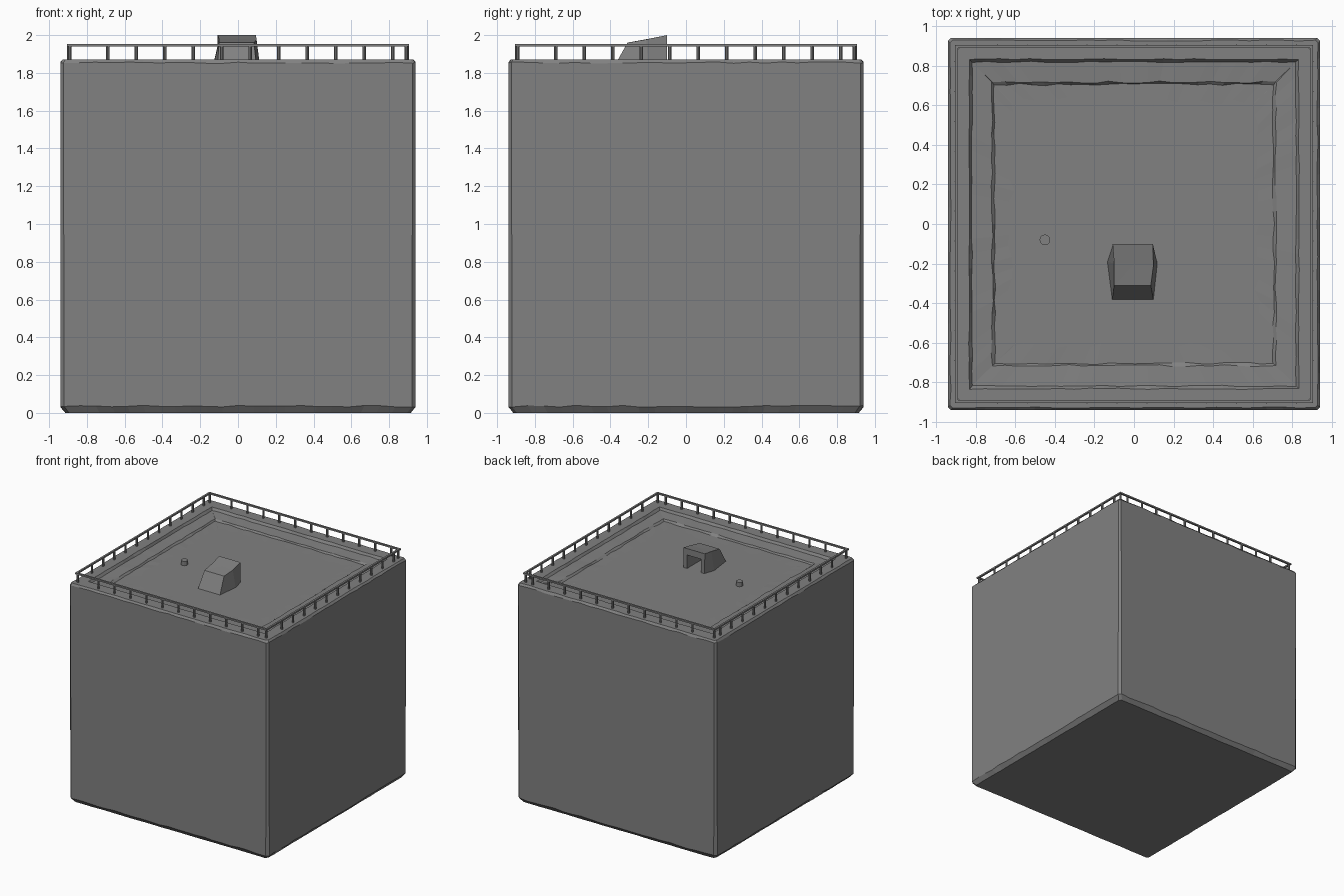
import bpy, bmesh, math, random
from mathutils import Matrix

if "Cube" in bpy.data.objects:
    bpy.data.objects.remove(bpy.data.objects["Cube"])

random.seed(4)
grey = bpy.data.materials.new("concrete grey")
grey.diffuse_color = (0.22, 0.22, 0.22, 1)
grey.use_nodes = True
grey.node_tree.nodes["Principled BSDF"].inputs["Base Color"].default_value = grey.diffuse_color


def make(name, bm):
    bmesh.ops.recalc_face_normals(bm, faces=bm.faces)
    me = bpy.data.meshes.new(name)
    bm.to_mesh(me)
    bm.free()
    me.materials.append(grey)
    ob = bpy.data.objects.new(name, me)
    bpy.context.collection.objects.link(ob)
    return ob


def add_box(bm, x0, x1, y0, y1, z0, z1):
    m = Matrix.Translation(((x0 + x1) / 2, (y0 + y1) / 2, (z0 + z1) / 2)) @ \
        Matrix.Diagonal((x1 - x0, y1 - y0, z1 - z0, 1))
    bmesh.ops.create_cube(bm, size=1, matrix=m)


# Block: stacked chamfered-square rings, chipped slightly along the edges
def square_ring(bm, half, z, chamfer, jit_xy, jit_z, n=22):
    verts = []
    for side in range(4):
        rot = Matrix.Rotation(side * math.pi / 2, 3, 'Z')
        for i in range(n + 1):
            t = -1 + 2 * i / n
            v = rot @ Matrix.Identity(3).col[0] * 0
            v.x = t * (half - chamfer)
            v.y = -half + random.uniform(0, jit_xy)
            v.z = z - random.uniform(0, jit_z)
            verts.append(bm.verts.new(rot @ v))
    return verts


# half width, height, corner chamfer, sideways chip, downward chip
profile = [(0.915, 0.0, 0.02, 0.004, 0), (0.94, 0.04, 0.02, 0, 0.01),
           (0.94, 1.858, 0.015, 0, 0.008), (0.93, 1.87, 0.015, 0.006, 0),
           (0.835, 1.87, 0.005, 0.006, 0), (0.822, 1.852, 0.005, 0.008, 0.003),
           (0.722, 1.846, 0.005, 0.012, 0.004), (0.71, 1.832, 0.005, 0.012, 0.003),
           (0.64, 1.83, 0.03, 0.04, 0)]
bm = bmesh.new()
rings = [square_ring(bm, *p) for p in profile]
for a, b in zip(rings, rings[1:]):
    for i in range(len(a)):
        j = (i + 1) % len(a)
        bm.faces.new((a[i], a[j], b[j], b[i]))
bm.faces.new(rings[0][::-1])
bm.faces.new(rings[-1])
make("building_block", bm)

# Railing: square top rail with posts on four sides
bm = bmesh.new()
R, w = 0.897, 0.008
for s in (-1, 1):
    add_box(bm, -R - w, R + w, s * R - w, s * R + w, 1.939, 1.952)
    add_box(bm, s * R - w, s * R + w, -R + w, R - w, 1.939, 1.952)
make("top_rail", bm)
bm = bmesh.new()
steps = [-0.69 + 0.151 * i for i in range(11)]
spots = [(sx * 0.89, sy * 0.89) for sx in (-1, 1) for sy in (-1, 1)]
for s in (-1, 1):
    spots += [(t, s * R) for t in steps] + [(s * R, t) for t in steps]
for x, y in spots:
    bmesh.ops.create_cone(bm, cap_ends=True, segments=8, radius1=0.009, radius2=0.009,
                          depth=0.085, matrix=Matrix.Translation((x, y, 1.9005)))
make("railing_posts", bm)

# Stair hut: sloped front, leaning sides, rising roof
base = [(-0.11, -0.385), (0.098, -0.385), (0.118, -0.2), (0.095, -0.1), (-0.105, -0.1), (-0.135, -0.19)]
roof = [(-0.1, -0.31, 1.96), (0.085, -0.31, 1.96), (0.098, -0.21, 1.977),
        (0.095, -0.1, 2.0), (-0.108, -0.1, 2.0), (-0.1, -0.2, 1.98)]
bm = bmesh.new()
lo = [bm.verts.new((x, y, 1.825)) for x, y in base]
hi = [bm.verts.new(p) for p in roof]
for i in range(6):
    j = (i + 1) % 6
    bm.faces.new((lo[i], lo[j], hi[j], hi[i]))
bm.faces.new(lo[::-1])
peak = bm.verts.new((0, -0.2, 1.979))
for i in range(6):
    bm.faces.new((hi[i], hi[(i + 1) % 6], peak))
hut = make("stair_hut", bm)

# Doorway cut into the back of the hut
bm = bmesh.new()
add_box(bm, -0.07, 0.06, -0.28, 0.0, 1.80, 1.945)
cutter = make("doorway_cutter", bm)
cutter.hide_render = True
mod = hut.modifiers.new("doorway", 'BOOLEAN')
mod.operation = 'DIFFERENCE'
mod.solver = 'EXACT'
mod.object = cutter
bpy.context.view_layer.objects.active = hut
bpy.ops.object.modifier_apply(modifier=mod.name)
bpy.data.objects.remove(cutter)

# Small vent pipe on the roof
bm = bmesh.new()
bmesh.ops.create_cone(bm, cap_ends=True, segments=12, radius1=0.027, radius2=0.027,
                      depth=0.04, matrix=Matrix.Translation((-0.45, -0.08, 1.847)))
make("roof_vent", bm)
